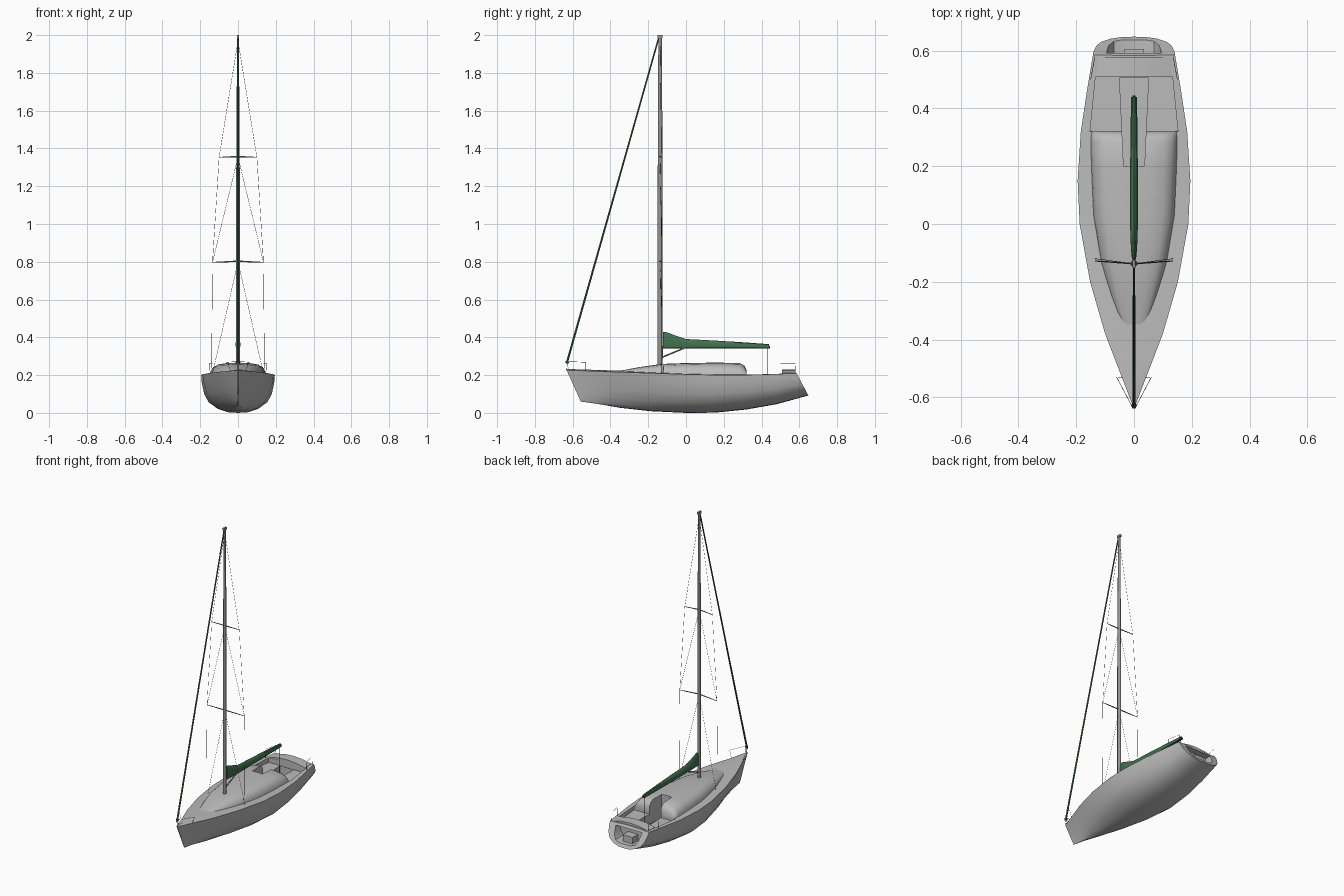
import bpy, bmesh, math
from mathutils import Vector

if "Cube" in bpy.data.objects:
    bpy.data.objects.remove(bpy.data.objects["Cube"])


def material(name, rgb):
    m = bpy.data.materials.new(name)
    m.diffuse_color = (*rgb, 1)
    m.use_nodes = True
    m.node_tree.nodes["Principled BSDF"].inputs["Base Color"].default_value = m.diffuse_color
    return m


WHITE = material("hull_grey", (0.50, 0.50, 0.50))
ALLOY = material("mast_grey", (0.30, 0.30, 0.30))
GREEN = material("canvas_green", (0.055, 0.16, 0.075))
DARK = material("rigging_dark", (0.05, 0.05, 0.05))


def finish(bm, name, mat, angle=None):
    bmesh.ops.recalc_face_normals(bm, faces=bm.faces[:])
    me = bpy.data.meshes.new(name)
    bm.to_mesh(me)
    bm.free()
    ob = bpy.data.objects.new(name, me)
    bpy.context.collection.objects.link(ob)
    me.materials.append(mat)
    if angle:
        smooth(ob, angle)
    return ob


def smooth(ob, angle):
    bpy.ops.object.select_all(action='DESELECT')
    ob.select_set(True)
    bpy.context.view_layer.objects.active = ob
    bpy.ops.object.shade_smooth_by_angle(angle=math.radians(angle))


def loft(name, rings, mat, angle=None):
    """Skin closed rings of equal length and cap both ends."""
    bm = bmesh.new()
    rows = [[bm.verts.new(p) for p in r] for r in rings]
    n = len(rows[0])
    for a, b in zip(rows, rows[1:]):
        for i in range(n):
            j = (i + 1) % n
            bm.faces.new((a[i], a[j], b[j], b[i]))
    bm.faces.new(rows[0])
    bm.faces.new(rows[-1])
    return finish(bm, name, mat, angle)


def prism(name, outline, z0, z1, mat):
    return loft(name, [[(x, y, z) for x, y in outline] for z in (z0, z1)], mat)


def rod(name, a, b, r, mat, sides=6, r2=None):
    a, b = Vector(a), Vector(b)
    d = b - a
    bm = bmesh.new()
    bmesh.ops.create_cone(bm, cap_ends=True, segments=sides, radius1=r,
                          radius2=r if r2 is None else r2, depth=d.length)
    q = d.to_track_quat('Z', 'Y')
    for v in bm.verts:
        v.co = q @ v.co + (a + b) / 2
    return finish(bm, name, mat, 40)


def cut(ob, cutters):
    bpy.ops.object.select_all(action='DESELECT')
    bpy.context.view_layer.objects.active = ob
    ob.select_set(True)
    for c in cutters:
        m = ob.modifiers.new("cut", 'BOOLEAN')
        m.operation = 'DIFFERENCE'
        m.solver = 'EXACT'
        m.object = c
        bpy.ops.object.modifier_apply(modifier=m.name)


def mirrored(half):
    """Close a right-hand half section (first and last points on the centre)."""
    return half + [(-x, y, z) for x, y, z in half[-2:0:-1]]


# Hull: stations of y, half beam, deck z, keel z, end rake, bow sharpness
SECTION = [(0, 1.04), (1, 1), (.985, .8), (.92, .5), (.8, .28), (.55, .1), (.28, .015), (0, 0)]
STATIONS = [(-.632, .003, .226, .060, .075, .6), (-.52, .046, .222, .048, .05, .6),
            (-.38, .100, .217, .027, .03, .5), (-.20, .152, .211, .009, .01, .3),
            (0, .188, .204, 0, 0, .1), (.15, .195, .201, .001, 0, 0),
            (.32, .184, .201, .018, 0, 0), (.46, .163, .205, .046, .02, 0),
            (.585, .142, .210, .092, .063, 0)]
rings = []
for y, hw, zd, zk, rake, v in STATIONS:
    half = []
    for fx, fz in SECTION:
        f = fx * (1 - v) + v * fz if 0 < fx else 0
        half.append((hw * f, y + rake * (1 - fz), zk + (zd - zk) * fz))
    rings.append(mirrored(half))
hull = loft("hull", rings, WHITE)

# Cabin trunk with a rounded section, tapering into the foredeck
ROOF = [(0, 1), (.4, .97), (.7, .87), (.87, .68), (.96, .38), (1, 0), (0, 0)]
rings = []
for y, hw, top in [(-.36, .045, .221), (-.25, .083, .242), (-.13, .117, .259), (.03, .143, .265),
                   (.2, .15, .266), (.285, .152, .265), (.308, .151, .252), (.321, .15, .225)]:
    rings.append(mirrored([(hw * a, y, .19 + (top - .19) * b) for a, b in ROOF]))
cabin = loft("cabin", rings, WHITE)

# Cockpit, footwell with companionway, and open transom
seats = prism("seat_cutter", [(-.152, .32), (.152, .32), (.133, .508), (-.133, .508)], .178, .35, WHITE)
well = prism("footwell_cutter", [(-.036, .2), (.036, .2), (.05, .505), (-.05, .505)], .11, .35, WHITE)
U = [(-.095, .197), (.095, .197), (.088, .15), (.07, .122), (.04, .113),
     (-.04, .113), (-.07, .122), (-.088, .15)]
stern = loft("transom_cutter", [[(x, y, z) for x, z in U] for y in (.55, .72)], WHITE)
cut(hull, [seats, well, stern])
cut(cabin, [well])
for c in (seats, well, stern):
    bpy.data.objects.remove(c)
smooth(hull, 28)
smooth(cabin, 35)

# Cambered bench behind the cockpit and swim step in the transom
rings = []
for y, hw in ((.509, .131), (.577, .125)):
    rings.append(mirrored([(0, y, .229), (hw * .5, y, .225), (hw, y, .211), (hw, y, .2), (0, y, .2)]))
loft("aft_bench", rings, WHITE, 30)
prism("swim_step", [(-.035, .545), (.035, .545), (.035, .605), (-.035, .605)], .108, .155, WHITE)

# Mast, masthead and spreaders
MAST_Y = -.137
rings = []
for z, rx, ry in ((.2, .0105, .0135), (1.1, .0105, .0135), (1.99, .005, .0095)):
    rings.append([(rx * math.cos(i * math.tau / 12), MAST_Y + ry * math.sin(i * math.tau / 12), z)
                  for i in range(12)])
loft("mast", rings, ALLOY, 40)
prism("masthead", [(-.006, -.152), (.006, -.152), (.006, -.124), (-.006, -.124)], 1.985, 2.0, ALLOY)
for side, s in (("left", -1), ("right", 1)):
    low, high = (s * .135, -.128, .797), (s * .1, -.13, 1.353)
    for lvl, tip, z in (("lower", low, .803), ("upper", high, 1.357)):
        rod(f"{lvl}_spreader_{side}", (0, MAST_Y, z), tip, .004, ALLOY, 6, .002)
    # Shrouds
    wires = [((0, MAST_Y, 1.97), high), (high, low), (low, (s * .14, -.128, .208)),
             ((0, MAST_Y, 1.355), low), ((0, MAST_Y, .8), (s * .135, -.12, .208))]
    for i, (a, b) in enumerate(wires):
        rod(f"shroud_{side}_{i + 1}", a, b, .0008, DARK, 4)
    # Bow and stern rails
    rails = [((s * .06, -.53, .268), (s * .006, -.632, .272)), ((s * .055, -.53, .268), (s * .04, -.53, .22)),
             ((s * .006, -.632, .272), (s * .003, -.62, .224)), ((s * .15, .5, .262), (s * .135, .58, .262)),
             ((s * .15, .5, .262), (s * .148, .5, .204)), ((s * .135, .58, .262), (s * .135, .577, .208))]
    for i, (a, b) in enumerate(rails):
        rod(f"rail_{side}_{i + 1}", a, b, .0009, DARK, 4)

# Furled headsail on the forestay
rod("furled_headsail", (0, -.628, .275), (0, -.143, 1.99), .0055, GREEN, 8, .004)
rod("furler_drum", (0, -.630, .262), (0, -.628, .274), .009, DARK, 10)
rod("forestay_foot", (0, -.631, .222), (0, -.629, .265), .001, DARK, 4)

# Boom, covered mainsail, strut and mainsheet
rod("boom", (0, -.125, .348), (0, .445, .348), .006, DARK, 8)
rings = []
for y, w, top in ((-.121, .007, .428), (-.105, .009, .428), (-.06, .012, .411), (0, .0135, .391),
                  (.15, .0135, .383), (.3, .0125, .374), (.44, .010, .364)):
    h = top - .344
    rings.append(mirrored([(0, y, top), (w * .55, y, top - h * .12), (w, y, .344 + h * .4),
                           (w * .8, y, .344), (0, y, .344)]))
loft("sail_cover", rings, GREEN, 40)
rod("boom_strut", (0, -.125, .295), (0, 0, .347), .004, ALLOY, 8)
rod("mainsheet", (0, .43, .346), (0, .43, .112), .0015, DARK, 5)
rod("mainsheet_block", (0, .43, .112), (0, .43, .135), .006, DARK, 8)
